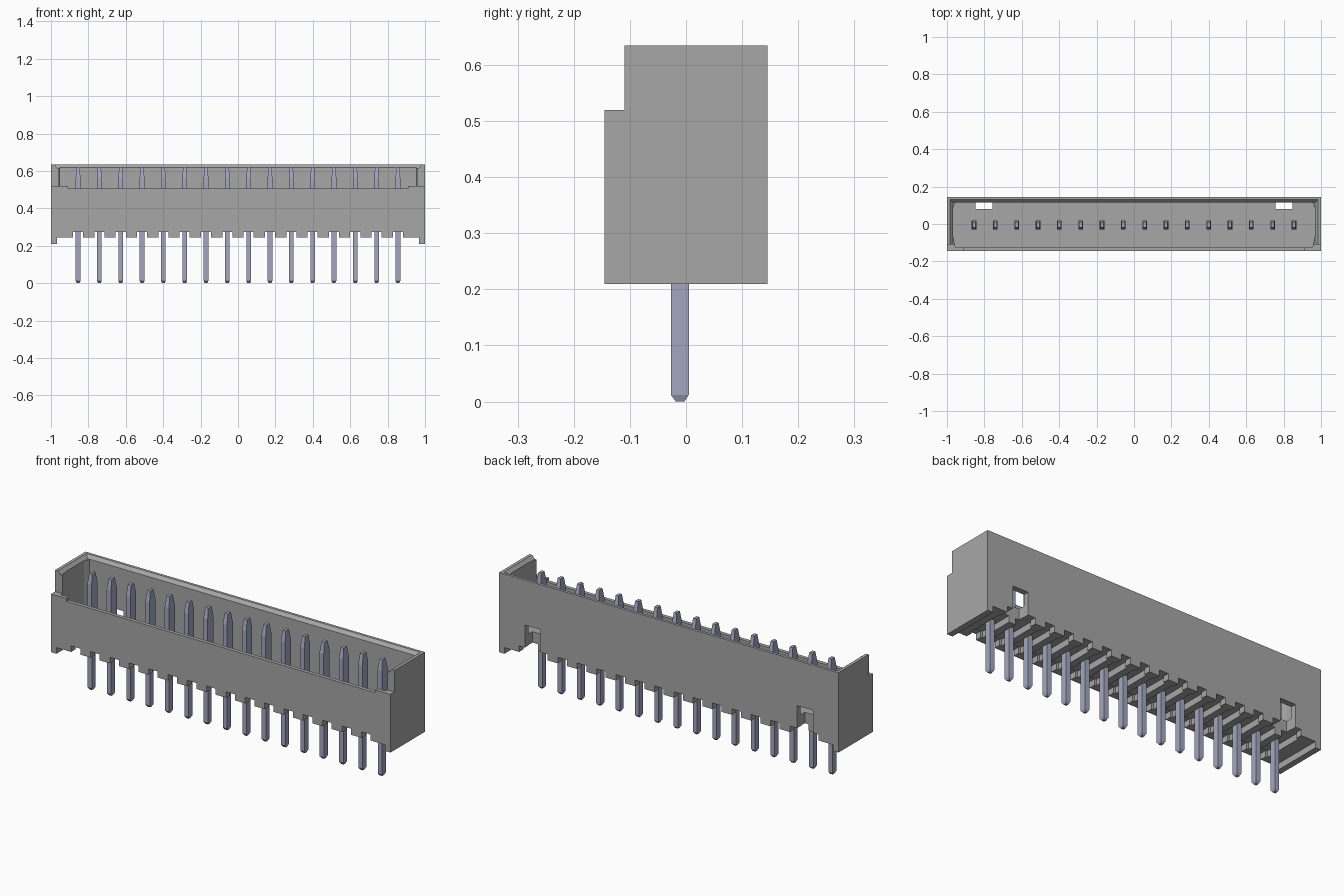
import bpy, bmesh

cube = bpy.data.objects.get("Cube")
if cube:
    bpy.data.objects.remove(cube, do_unlink=True)

PINS, PITCH = 16, 0.114
pin_xs = [(i - (PINS - 1) / 2) * PITCH for i in range(PINS)]


def material(name, rgb):
    mat = bpy.data.materials.new(name)
    mat.use_nodes = True
    mat.diffuse_color = (*rgb, 1)
    mat.node_tree.nodes["Principled BSDF"].inputs["Base Color"].default_value = (*rgb, 1)
    return mat


grey = material("housing grey", (0.39, 0.39, 0.39))
steel = material("pin blue grey", (0.37, 0.39, 0.52))


def make(name, rings_list, mat):
    """Each item is a stack of matching rings joined into a closed solid."""
    bm = bmesh.new()
    for rings in rings_list:
        loops = [[bm.verts.new(p) for p in ring] for ring in rings]
        bm.faces.new(loops[0])
        bm.faces.new(loops[-1])
        n = len(loops[0])
        for a, b in zip(loops, loops[1:]):
            for i in range(n):
                j = (i + 1) % n
                bm.faces.new((a[i], a[j], b[j], b[i]))
    bmesh.ops.recalc_face_normals(bm, faces=bm.faces)
    mesh = bpy.data.meshes.new(name)
    bm.to_mesh(mesh)
    bm.free()
    mesh.materials.append(mat)
    obj = bpy.data.objects.new(name, mesh)
    bpy.context.collection.objects.link(obj)
    return obj


def rect(x0, x1, y0, y1, z):
    return [(x0, y0, z), (x1, y0, z), (x1, y1, z), (x0, y1, z)]


def box(x0, x1, y0, y1, z0, z1):
    return [rect(x0, x1, y0, y1, z0), rect(x0, x1, y0, y1, z1)]


def cut(target, solids):
    cutter = make("cutter", solids, grey)
    cutter.hide_render = True
    mod = target.modifiers.new("cut", "BOOLEAN")
    mod.operation = "DIFFERENCE"
    mod.solver = "EXACT"
    mod.object = cutter
    bpy.context.view_layer.objects.active = target
    bpy.ops.object.modifier_apply(modifier=mod.name)
    bpy.data.objects.remove(cutter, do_unlink=True)


# Housing block
housing = make("housing", [box(-1, 1, -0.145, 0.145, 0.21, 0.635)], grey)

# Cavity with chamfered corners
half = [(0.955, -0.125), (0.968, -0.06), (0.968, 0.085), (0.955, 0.115)]
outline = half + [(-x, y) for x, y in reversed(half)]
cut(housing, [[[(x, y, z) for x, y in outline] for z in (0.335, 0.7)]])

# Sloped lead-in around the rim
cut(housing, [[rect(-0.967, 0.967, -0.12, 0.114, 0.617),
               rect(-0.985, 0.985, -0.12, 0.132, 0.637)]])

# Lowered front wall
cut(housing, [box(-1.1, 1.1, -0.2, -0.11, 0.52, 0.7)])
cut(housing, [box(-0.91, 0.91, -0.2, -0.1, 0.505, 0.7)])

# Raised underside between the end feet, then a slot at each pin
cut(housing, [box(-0.968, 0.968, -0.2, 0.2, 0.1, 0.243)])
cut(housing, [box(x - 0.027, x + 0.027, -0.2, 0.2, 0.1, 0.275) for x in pin_xs])
cut(housing, [box(x - 0.038, x + 0.038, -0.11, 0.11, 0.1, 0.277) for x in pin_xs])

# Rear windows
cut(housing, [box(s * 0.8025 - 0.046, s * 0.8025 + 0.046, 0.08, 0.2, 0.1, 0.395)
              for s in (-1, 1)])

# Contact pins: chamfered tail, wider blade and tapered tip
W = 0.0125
for i, x in enumerate(pin_xs):
    make(f"pin_{i + 1}", [[
        rect(x - W * 0.6, x + W * 0.6, -0.018, -0.003, 0),
        rect(x - W, x + W, -0.027, 0.005, 0.012),
        rect(x - W, x + W, -0.027, 0.005, 0.3),
        rect(x - W, x + W, -0.029, 0.02, 0.301),
        rect(x - W, x + W, -0.029, 0.02, 0.565),
        rect(x - W * 0.7, x + W * 0.7, -0.018, 0.009, 0.62)]], steel)
